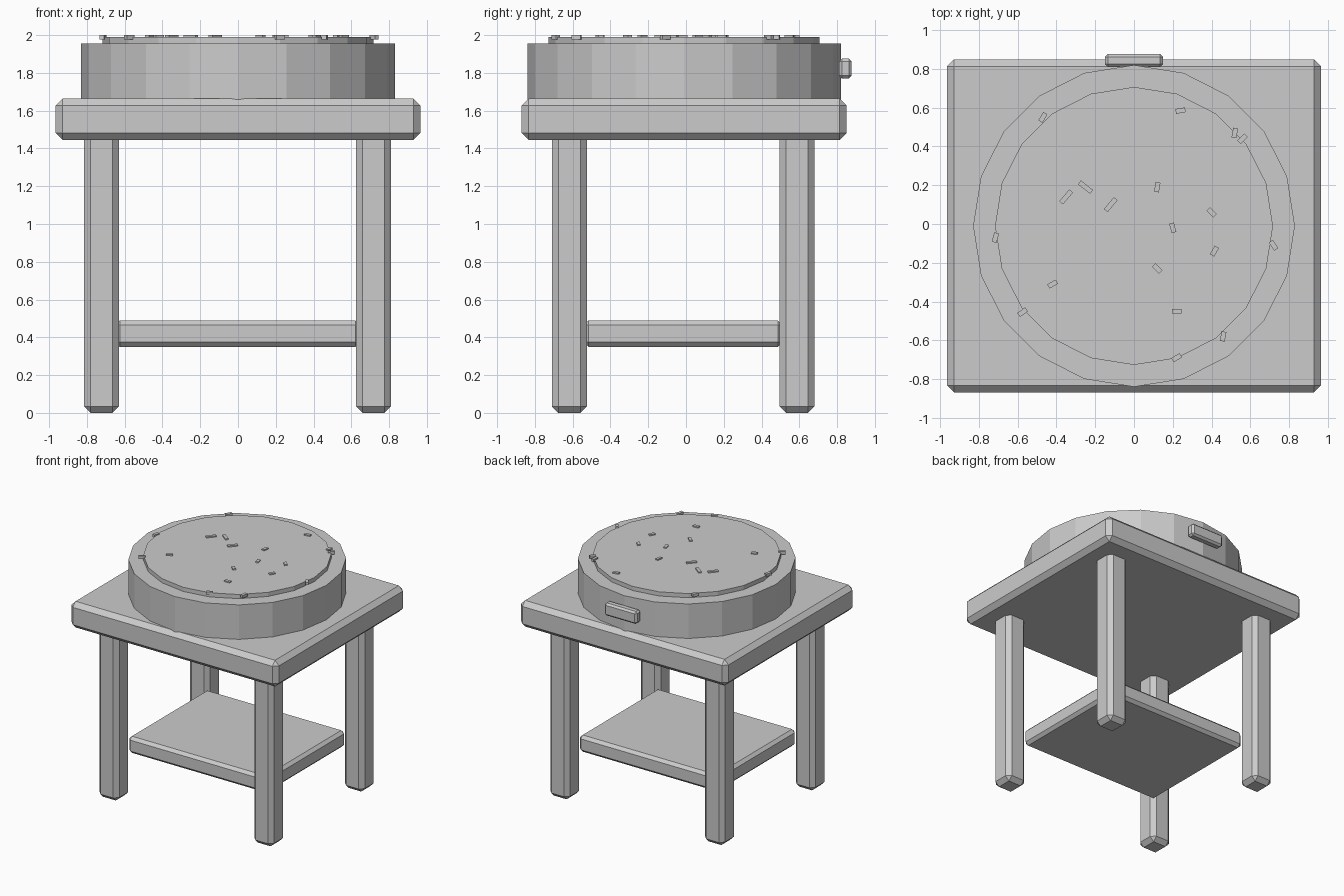
import bpy, bmesh, math
from mathutils import Matrix

if "Cube" in bpy.data.objects:
    bpy.data.objects.remove(bpy.data.objects["Cube"])

grey = bpy.data.materials.new("plain grey")
grey.diffuse_color = (0.6, 0.6, 0.6, 1)
grey.use_nodes = True
grey.node_tree.nodes["Principled BSDF"].inputs["Base Color"].default_value = grey.diffuse_color


def finish(name, bm):
    mesh = bpy.data.meshes.new(name)
    bm.to_mesh(mesh)
    bm.free()
    mesh.materials.append(grey)
    obj = bpy.data.objects.new(name, mesh)
    bpy.context.collection.objects.link(obj)
    return obj


def box(name, lo, hi, bevel):
    """Chamfered box between two corners."""
    size = [b - a for a, b in zip(lo, hi)]
    mid = [(a + b) / 2 for a, b in zip(lo, hi)]
    bm = bmesh.new()
    bmesh.ops.create_cube(bm, size=1, matrix=Matrix.Translation(mid) @ Matrix.Diagonal((*size, 1)))
    bmesh.ops.bevel(bm, geom=bm.edges[:], offset=bevel, segments=1, affect='EDGES')
    return finish(name, bm)


def lathe(name, profile, center_y, sides=20):
    """Spin an (r, z) profile with a vertex on each axis."""
    bm = bmesh.new()
    rings = [[bm.verts.new((r * math.cos(2 * math.pi * i / sides),
                            center_y + r * math.sin(2 * math.pi * i / sides), z))
              for i in range(sides)] for r, z in profile]
    for a, b in zip(rings, rings[1:]):
        for i in range(sides):
            j = (i + 1) % sides
            bm.faces.new((a[i], a[j], b[j], b[i]))
    bm.faces.new(rings[0][::-1])
    bm.faces.new(rings[-1])
    return finish(name, bm)


# Table top, shelf and legs
box("table_top", (-0.965, -0.87, 1.445), (0.965, 0.85, 1.665), 0.037)
box("shelf", (-0.65, -0.54, 0.35), (0.645, 0.51, 0.49), 0.024)
for side, x in (("left", -0.815), ("right", 0.625)):
    for end, y in (("front", -0.71), ("back", 0.495)):
        box(f"{end}_{side}_leg", (x, y, 0), (x + 0.185, y + 0.185, 1.49), 0.034)

# Round tub, its filling and the handle at the back
lathe("tub", [(0.83, 1.645), (0.83, 1.955)], -0.01)
lathe("filling", [(0.717, 1.90), (0.717, 1.99)], -0.01)
box("handle", (-0.15, 0.81, 1.77), (0.15, 0.877, 1.875), 0.015)

# Small flakes scattered on the filling: x, y, angle in degrees
flakes = [(-0.25, 0.19, -38), (-0.35, 0.14, 50), (-0.12, 0.10, 50), (0.24, 0.585, 10),
          (0.40, 0.06, -45), (0.415, -0.14, 60), (0.22, -0.45, 0), (0.20, -0.02, -75),
          (0.12, 0.19, 80), (0.12, -0.23, -45), (-0.42, -0.31, 30), (-0.47, 0.55, 60),
          (0.52, 0.47, 80), (0.56, 0.44, 45), (0.72, -0.11, -55), (-0.715, -0.07, 75),
          (-0.575, -0.455, 35), (0.46, -0.58, 80), (0.22, -0.69, 30)]
bm = bmesh.new()
for i, (x, y, a) in enumerate(flakes):
    length = 0.08 if i < 3 else 0.05
    bmesh.ops.create_cube(bm, size=1, matrix=Matrix.Translation((x, y, 1.988))
                          @ Matrix.Rotation(math.radians(a), 4, 'Z')
                          @ Matrix.Diagonal((length, 0.025, 0.024, 1)))
finish("flakes", bm)
